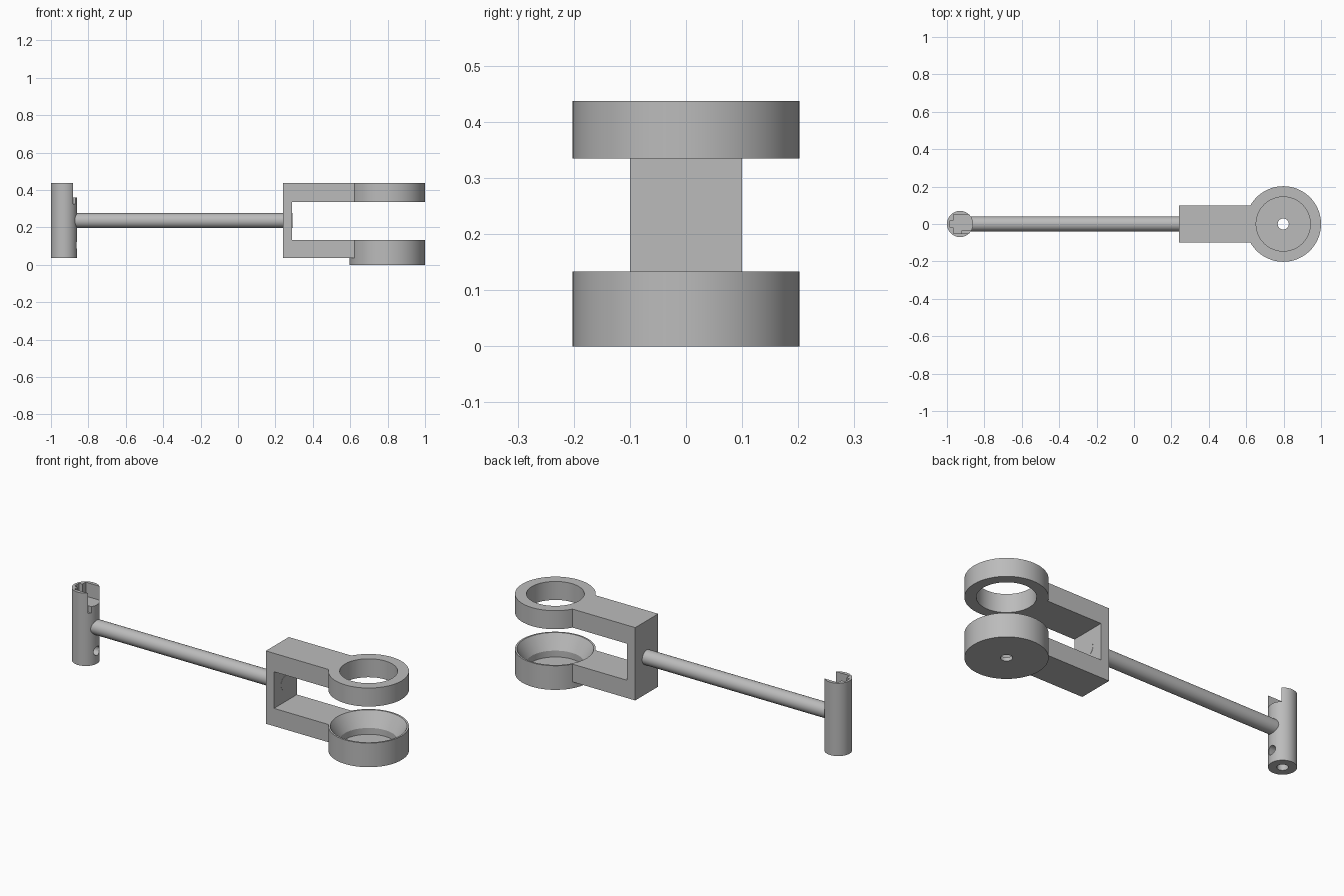
import bpy
import math

if "Cube" in bpy.data.objects:
    bpy.data.objects.remove(bpy.data.objects["Cube"], do_unlink=True)

grey = bpy.data.materials.new("plain_grey")
grey.use_nodes = True
COLOUR = (0.5, 0.5, 0.5, 1)
grey.diffuse_color = COLOUR
for node in grey.node_tree.nodes:
    if node.type == 'BSDF_PRINCIPLED':
        node.inputs["Base Color"].default_value = COLOUR


def finish(obj, name):
    obj.name = name
    obj.data.materials.clear()
    obj.data.materials.append(grey)
    return obj


def box(name, x0, x1, y0, y1, z0, z1):
    bpy.ops.mesh.primitive_cube_add(size=1, location=((x0 + x1) / 2, (y0 + y1) / 2, (z0 + z1) / 2))
    obj = bpy.context.object
    obj.scale = (x1 - x0, y1 - y0, z1 - z0)
    bpy.ops.object.transform_apply(location=True, rotation=True, scale=True)
    return finish(obj, name)


def upright(name, x, r0, r1, z0, z1, sides=48):
    """Vertical cylinder or cone: r0 at the bottom, r1 at the top."""
    bpy.ops.mesh.primitive_cone_add(vertices=sides, radius1=r0, radius2=r1, depth=z1 - z0,
                                    location=(x, 0, (z0 + z1) / 2))
    bpy.ops.object.transform_apply(location=True, rotation=True, scale=True)
    return finish(bpy.context.object, name)


def lengthwise(name, r, x0, x1, z, sides=24):
    """Cylinder along x."""
    bpy.ops.mesh.primitive_cylinder_add(vertices=sides, radius=r, depth=x1 - x0,
                                        location=((x0 + x1) / 2, 0, z), rotation=(0, math.pi / 2, 0))
    bpy.ops.object.transform_apply(location=True, rotation=True, scale=True)
    return finish(bpy.context.object, name)


def combine(target, tool, operation):
    tool.hide_render = True
    mod = target.modifiers.new("cut", 'BOOLEAN')
    mod.operation = operation
    mod.solver = 'EXACT'
    mod.object = tool
    bpy.context.view_layer.objects.active = target
    bpy.ops.object.modifier_apply(modifier=mod.name)
    bpy.data.objects.remove(tool, do_unlink=True)


# Fork: C-shaped bracket carrying an upper ring and a lower cup
RING_X, RING_R, BORE_R = 0.798, 0.202, 0.145
BASE, TOP = 0.035, 0.437
GAP_LOW, GAP_HIGH = 0.133, 0.335
fork = box("fork", 0.24, 0.67, -0.1, 0.1, BASE, TOP)
combine(fork, box("gap", 0.29, 0.9, -0.3, 0.3, GAP_LOW, GAP_HIGH), 'DIFFERENCE')
combine(fork, upright("ring", RING_X, RING_R, RING_R, GAP_HIGH, TOP, 64), 'UNION')
combine(fork, upright("cup", RING_X, RING_R, RING_R, 0, GAP_LOW, 64), 'UNION')

# Ring bore, flared cup mouth, cup well and pin hole
combine(fork, upright("bore", RING_X, BORE_R, BORE_R, 0.3, 0.5), 'DIFFERENCE')
combine(fork, upright("well", RING_X, BORE_R, BORE_R, 0.02, 0.2), 'DIFFERENCE')
combine(fork, upright("flare", RING_X, BORE_R, 0.193, 0.055, GAP_LOW + 0.001), 'DIFFERENCE')
combine(fork, upright("pin_hole", RING_X, 0.03, 0.03, -0.1, 0.1, 16), 'DIFFERENCE')

# End post with an open slot at the top and small holes at the foot
POST_X = -0.93
post = upright("end_post", POST_X, 0.07, 0.07, BASE, TOP)
combine(post, box("slot", -0.965, -0.8, -0.05, 0.05, 0.36, 0.5), 'DIFFERENCE')
combine(post, box("key", -0.985, -0.95, -0.02, 0.02, 0.36, 0.5), 'DIFFERENCE')
combine(post, box("groove", -0.92, -0.8, -0.05, -0.036, 0.325, 0.4), 'DIFFERENCE')
combine(post, upright("foot_hole", POST_X, 0.028, 0.028, 0, 0.13, 20), 'DIFFERENCE')
combine(post, lengthwise("side_hole", 0.025, POST_X, -0.8, 0.105, 20), 'DIFFERENCE')

# Rod joining the post to the fork
rod = lengthwise("rod", 0.04, -0.9, 0.291, 0.236)

# Smooth round walls, keep edges sharp
bpy.ops.object.select_all(action='DESELECT')
for part in (fork, post, rod):
    part.select_set(True)
bpy.context.view_layer.objects.active = fork
bpy.ops.object.shade_smooth_by_angle(angle=math.radians(30))
